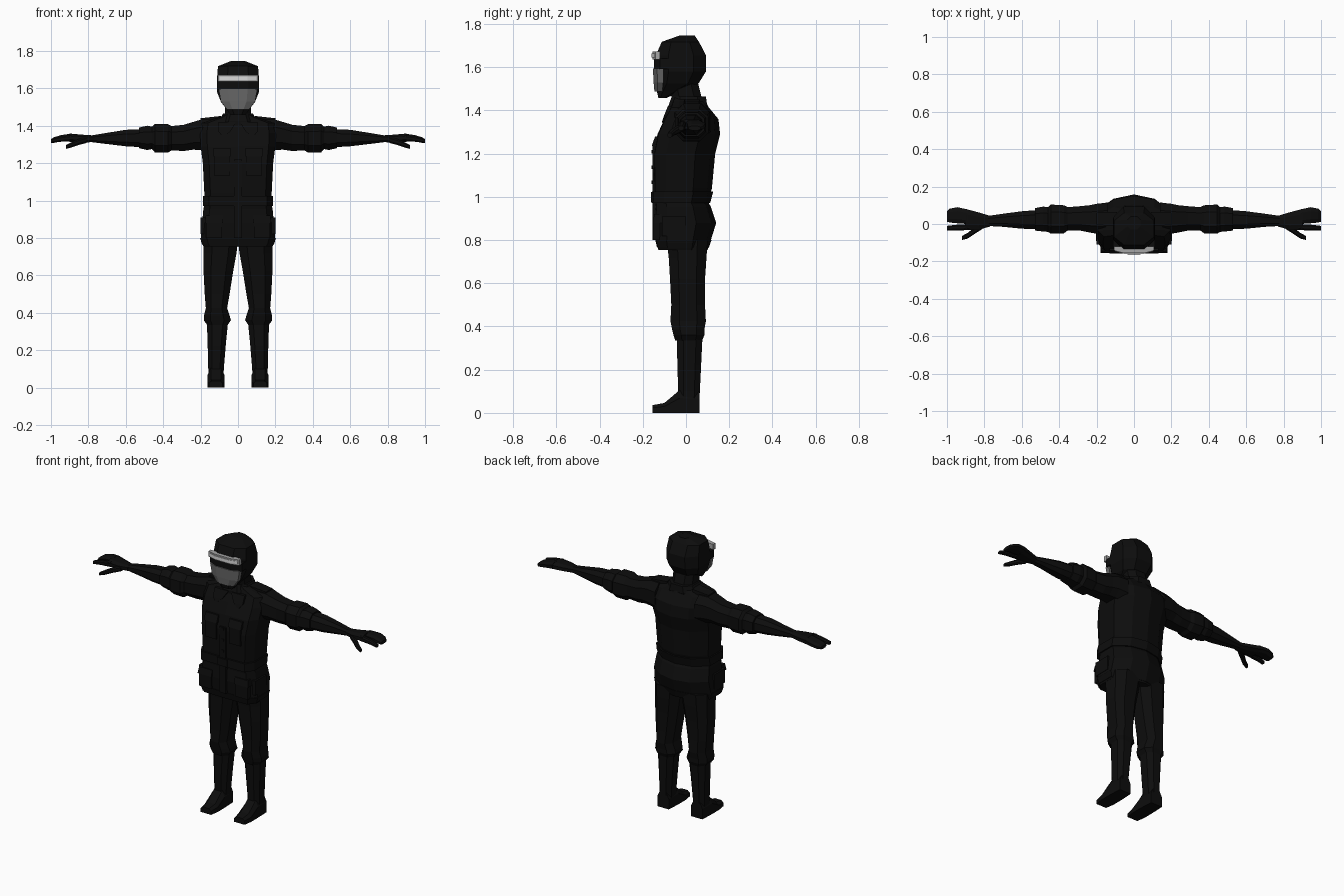
import bpy, bmesh

def material(name, v):
    m = bpy.data.materials.new(name)
    m.diffuse_color = (v, v, v, 1)
    return m

BLACK = material("black cloth", 0.004)
GREY = material("mask grey", 0.14)
SILVER = material("goggle frame silver", 0.38)
PALE = material("goggle lens pale", 0.7)

# Cross-sections in a -1..1 square
OCT = [(-.5, -1), (.5, -1), (1, -.5), (1, .5), (.5, 1), (-.5, 1), (-1, .5), (-1, -.5)]
BOX = [(-1, -1), (1, -1), (1, 1), (-1, 1)]
COAT = [(0, -1), (.82, -.97), (1, -.6), (1, .35), (.55, .84), (0, 1),
        (-.55, .84), (-1, .35), (-1, -.6), (-.82, -.97)]
FACE = [(-.5, -1), (.5, -1), (1, -.2), (1, 1), (-1, 1), (-1, -.2)]
SHOE = [(-1, -1), (1, -1), (1, .3), (.6, 1), (-.6, 1), (-1, .3)]

def loft(name, rings, profile=OCT, axis="z", mirror=False, mat=BLACK):
    """Each ring is (position on axis, a min, a max, b min, b max)."""
    bm = bmesh.new()
    loops = []
    for t, a0, a1, b0, b1 in rings:
        loop = []
        for u, v in profile:
            a = (a0 + a1) / 2 + u * (a1 - a0) / 2
            b = (b0 + b1) / 2 + v * (b1 - b0) / 2
            co = {"z": (a, b, t), "x": (t, a, b), "y": (a, t, b)}[axis]
            loop.append(bm.verts.new(co))
        loops.append(loop)
    n = len(profile)
    for lo, hi in zip(loops, loops[1:]):
        for i in range(n):
            j = (i + 1) % n
            bm.faces.new((lo[i], lo[j], hi[j], hi[i]))
    bm.faces.new(loops[0][::-1])
    bm.faces.new(loops[-1])
    bmesh.ops.recalc_face_normals(bm, faces=bm.faces)
    me = bpy.data.meshes.new(name)
    bm.to_mesh(me)
    bm.free()
    me.materials.append(mat)
    ob = bpy.data.objects.new(name, me)
    bpy.context.collection.objects.link(ob)
    if mirror:
        ob.modifiers.new("mirror", "MIRROR").use_mirror_merge = False
    return ob

def sym(name, rings, profile=OCT, mat=BLACK):
    """Upright loft centred on x = 0; ring is (z, half width, front, back)."""
    return loft(name, [(z, -w, w, f, b) for z, w, f, b in rings], profile, mat=mat)

def box(name, x, y, z, mirror=False, mat=BLACK):
    return loft(name, [(z[0], *x, *y), (z[1], *x, *y)], BOX, mirror=mirror, mat=mat)

# Jacket with flared skirt, belt and collar
sym("jacket", [
    (.755, .185, -.128, .10), (.79, .20, -.138, .112), (.88, .192, -.146, .14),
    (.955, .185, -.14, .115), (.98, .178, -.143, .10), (1.04, .18, -.147, .12),
    (1.20, .188, -.15, .135), (1.29, .20, -.132, .158), (1.36, .203, -.10, .15),
    (1.415, .195, -.07, .105), (1.445, .10, -.06, .09), (1.46, .07, -.055, .08)], COAT)
sym("jacket_hem", [(.765, .192, -.134, .106), (.80, .203, -.142, .118)], COAT)
sym("belt", [(.972, .188, -.157, .112), (1.025, .188, -.157, .126)], COAT)
box("belt_buckle", (-.035, .035), (-.163, -.14), (.975, 1.022))
sym("collar", [(1.405, .105, -.08, .092), (1.425, .10, -.08, .098),
               (1.465, .08, -.066, .092)])
box("front_placket", (-.022, .022), (-.155, -.13), (.80, 1.22))
for i, z in enumerate((1.06, 1.13, 1.20)):
    box(f"button_{i}", (-.008, .008), (-.159, -.14), (z, z + .016))

# Pockets with flaps
box("chest_pocket", (.045, .125), (-.156, -.12), (1.13, 1.235), True)
loft("chest_pocket_flap", [(1.235, .04, .13, -.159, -.12), (1.28, .04, .13, -.143, -.11)],
     BOX, mirror=True)
box("hip_pocket", (.085, .172), (-.15, -.10), (.80, .89), True)
loft("hip_pocket_flap", [(.88, .08, .178, -.154, -.10), (.92, .08, .172, -.147, -.10)],
     BOX, mirror=True)
box("side_pouch", (.17, .20), (-.11, .0), (.82, .91), True)

# Lapels lying below the collar
loft("lapel", [(1.345, .07, .085, -.112, -.08), (1.37, .04, .105, -.104, -.07),
               (1.42, .01, .105, -.084, -.05)], BOX, mirror=True)

# Sleeves with rolled bands, then forearm
loft("sleeve", [
    (.14, -.055, .115, 1.26, 1.432), (.20, -.052, .108, 1.27, 1.432),
    (.24, -.045, .10, 1.272, 1.42), (.29, -.035, .095, 1.265, 1.405),
    (.355, -.035, .09, 1.268, 1.398), (.375, -.05, .10, 1.256, 1.408),
    (.445, -.052, .104, 1.258, 1.408), (.46, -.042, .09, 1.275, 1.395),
    (.485, -.04, .093, 1.27, 1.40), (.53, -.035, .085, 1.28, 1.39)],
    axis="x", mirror=True)
loft("forearm", [
    (.51, -.028, .075, 1.285, 1.382), (.60, -.025, .068, 1.29, 1.378),
    (.70, -.015, .055, 1.302, 1.362), (.79, -.01, .042, 1.313, 1.347)],
    axis="x", mirror=True)
loft("shoulder_strap", [(.09, -.01, .065, 1.42, 1.452), (.20, -.005, .06, 1.41, 1.44)],
     BOX, "x", True)

# Hands
loft("palm", [
    (.77, -.014, .044, 1.312, 1.348), (.83, -.03, .062, 1.311, 1.352),
    (.90, -.032, .08, 1.314, 1.358)], axis="x", mirror=True)
loft("fingers", [
    (.89, .0, .078, 1.316, 1.358), (.945, .004, .09, 1.316, 1.35),
    (.985, .008, .082, 1.308, 1.338), (1.0, .012, .068, 1.308, 1.328)],
    axis="x", mirror=True)
loft("index_finger", [
    (.88, -.033, .0, 1.318, 1.352), (.95, -.034, -.004, 1.314, 1.342),
    (1.0, -.036, -.01, 1.308, 1.328)], axis="x", mirror=True)
loft("thumb", [
    (.81, -.026, .005, 1.308, 1.34), (.855, -.055, -.02, 1.296, 1.328),
    (.89, -.078, -.048, 1.284, 1.312), (.92, -.086, -.064, 1.276, 1.296)],
    axis="x", mirror=True)

# Trousers bloused over the boots
loft("trouser_leg", [
    (.335, .055, .165, -.05, .075), (.36, .038, .183, -.058, .085),
    (.385, .045, .182, -.064, .085), (.425, .058, .172, -.072, .092),
    (.50, .045, .178, -.068, .088), (.62, .026, .184, -.074, .088),
    (.72, .008, .184, -.08, .095), (.80, -.002, .184, -.09, .10)], mirror=True)

# Boots
loft("boot_shaft", [
    (.02, .078, .158, -.035, .06), (.10, .076, .159, -.036, .064),
    (.22, .066, .162, -.04, .07), (.345, .054, .166, -.042, .076)], mirror=True)
loft("boot_foot", [
    (-.155, .082, .155, 0, .036), (-.10, .073, .163, 0, .046),
    (-.03, .073, .163, 0, .105), (.062, .078, .159, 0, .10)],
    SHOE, "y", True)

# Neck and helmeted head
sym("neck", [(1.40, .075, -.055, .08), (1.45, .07, -.065, .075), (1.55, .07, -.08, .05)])
sym("head", [
    (1.458, .04, -.128, -.09), (1.49, .062, -.135, -.02), (1.525, .09, -.138, .058),
    (1.58, .112, -.138, .092), (1.655, .112, -.14, .093), (1.718, .107, -.112, .06),
    (1.747, .035, -.03, .04)])

# Face mask, dark visor band and goggle bar
sym("face_mask", [(1.487, .06, -.146, -.11), (1.53, .092, -.15, -.105),
                  (1.595, .103, -.153, -.105)], FACE, GREY)
sym("visor_band", [(1.592, .112, -.147, -.08), (1.64, .112, -.147, -.08)], FACE)
sym("goggle_frame", [(1.636, .108, -.156, -.12), (1.672, .108, -.156, -.12)], FACE, SILVER)
sym("goggle_lens", [(1.645, .10, -.16, -.124), (1.663, .10, -.16, -.124)], FACE, PALE)
